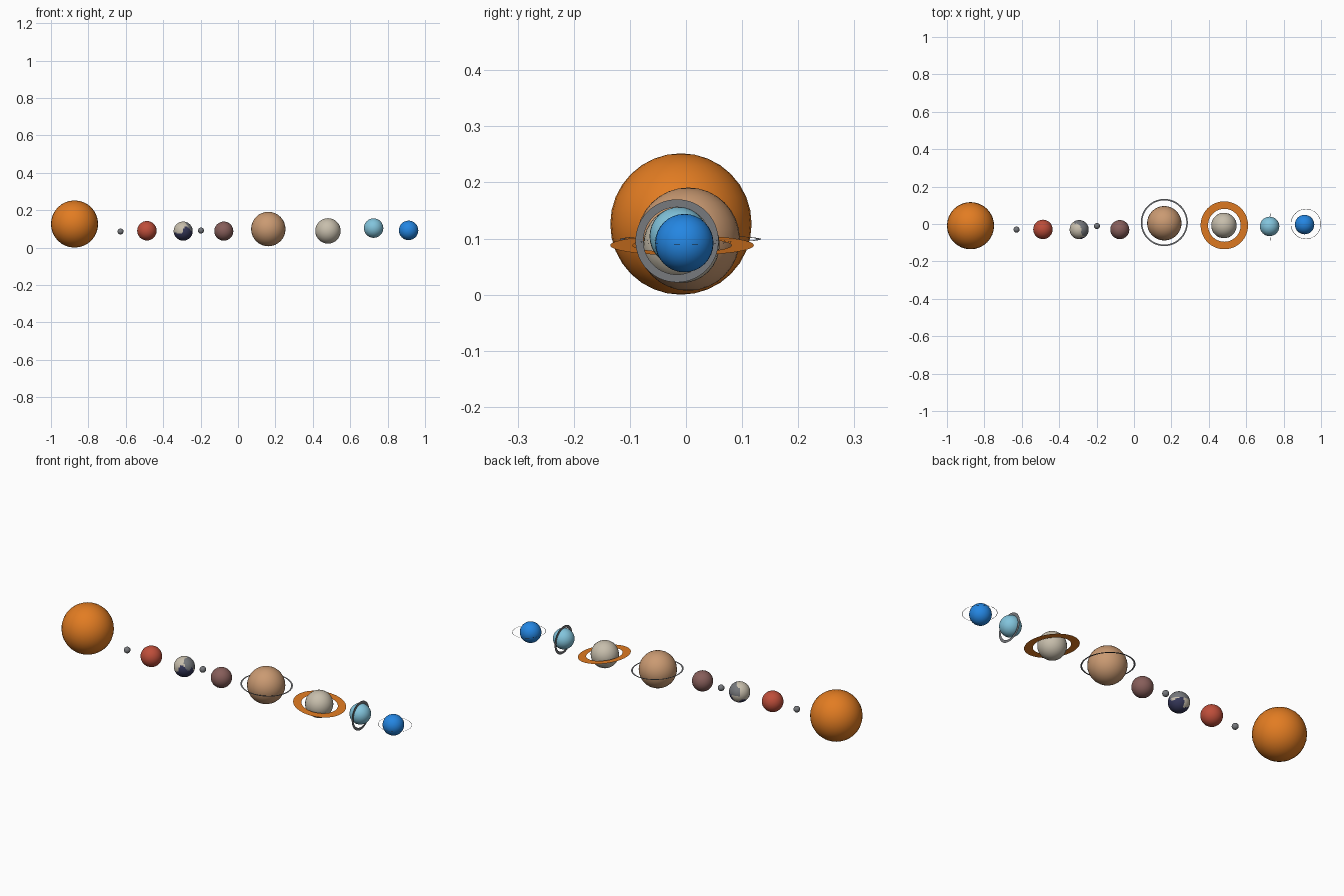
import bpy, bmesh, math
from mathutils import Matrix

if "Cube" in bpy.data.objects:
    bpy.data.objects.remove(bpy.data.objects["Cube"])


def mat(name, srgb):
    lin = [((c / 255 + 0.055) / 1.055) ** 2.4 if c > 10 else c / 255 / 12.92 for c in srgb]
    m = bpy.data.materials.new(name)
    m.diffuse_color = (*lin, 1)
    m.use_nodes = True
    m.node_tree.nodes["Principled BSDF"].inputs["Base Color"].default_value = m.diffuse_color
    return m


ORANGE = mat("orange", (226, 124, 34))
GREY = mat("grey", (118, 120, 124))
RED = mat("red", (190, 78, 58))
BEIGE = mat("beige", (199, 190, 172))
NAVY = mat("navy", (52, 54, 88))
BROWN = mat("brown", (135, 94, 90))
TAN = mat("tan", (202, 154, 114))
PALE_BLUE = mat("pale blue", (130, 196, 220))
BLUE = mat("blue", (36, 134, 226))


def finish(bm, name, loc, mats):
    me = bpy.data.meshes.new(name)
    bm.to_mesh(me)
    bm.free()
    for m in mats:
        me.materials.append(m)
    ob = bpy.data.objects.new(name, me)
    ob.location = loc
    bpy.context.collection.objects.link(ob)
    return ob


def ball(name, loc, r, mats, rule=None, seg=32):
    bm = bmesh.new()
    bmesh.ops.create_uvsphere(bm, u_segments=seg, v_segments=seg // 2, radius=r)
    for f in bm.faces:
        f.smooth = True
        if rule:
            f.material_index = rule(f.calc_center_median() / r)
    return finish(bm, name, loc, mats)


def ring(name, loc, outer, inner, tilt, m, seg=64):
    # flat annulus, tilted about the y axis
    bm = bmesh.new()
    loops = []
    for r in (inner, outer):
        loops.append([bm.verts.new((r * math.cos(2 * math.pi * i / seg),
                                    r * math.sin(2 * math.pi * i / seg), 0)) for i in range(seg)])
    a, b = loops
    for i in range(seg):
        j = (i + 1) % seg
        bm.faces.new((a[i], b[i], b[j], a[j]))
    bm.transform(Matrix.Rotation(math.radians(tilt), 4, 'Y'))
    return finish(bm, name, loc, [m])


def patches(d):
    # home planet: navy below, grey land above and behind, beige elsewhere
    wave = 0.22 * math.sin(5 * d.x + 2 * d.z) + 0.15 * math.sin(7 * d.y + 3 * d.x)
    if d.z < -0.2 + 0.4 * d.x - 0.35 * d.y + wave:
        return 1
    if d.z > 0.05 and d.x + 0.6 * d.y > 0.1 + wave:
        return 2
    return 0


# star and planets in a row
ball("star", (-0.874, -0.009, 0.126), 0.126, [ORANGE])
ball("planet_1", (-0.628, -0.030, 0.086), 0.016, [GREY])
ball("planet_2", (-0.487, -0.029, 0.090), 0.052, [RED])
ball("planet_3", (-0.293, -0.030, 0.088), 0.051, [BEIGE, NAVY, GREY], patches, 48)
ball("moon", (-0.198, -0.011, 0.091), 0.016, [GREY])
ball("planet_4", (-0.076, -0.030, 0.088), 0.051, [BROWN])
ball("planet_5", (0.162, 0.004, 0.099), 0.092, [TAN])
ball("planet_6", (0.481, -0.008, 0.089), 0.068, [BEIGE])
ball("planet_7", (0.725, -0.013, 0.104), 0.052, [PALE_BLUE])
ball("planet_8", (0.912, -0.003, 0.092), 0.052, [BLUE])

# rings
ring("planet_5_ring", (0.162, 0.008, 0.099), 0.126, 0.118, 3.1, GREY)
ring("planet_6_ring", (0.483, -0.007, 0.088), 0.128, 0.088, 8, ORANGE)
ring("planet_7_ring", (0.729, -0.016, 0.096), 0.074, 0.060, 88.5, GREY)
ring("planet_8_ring", (0.919, 0.000, 0.094), 0.081, 0.079, 3, GREY)
